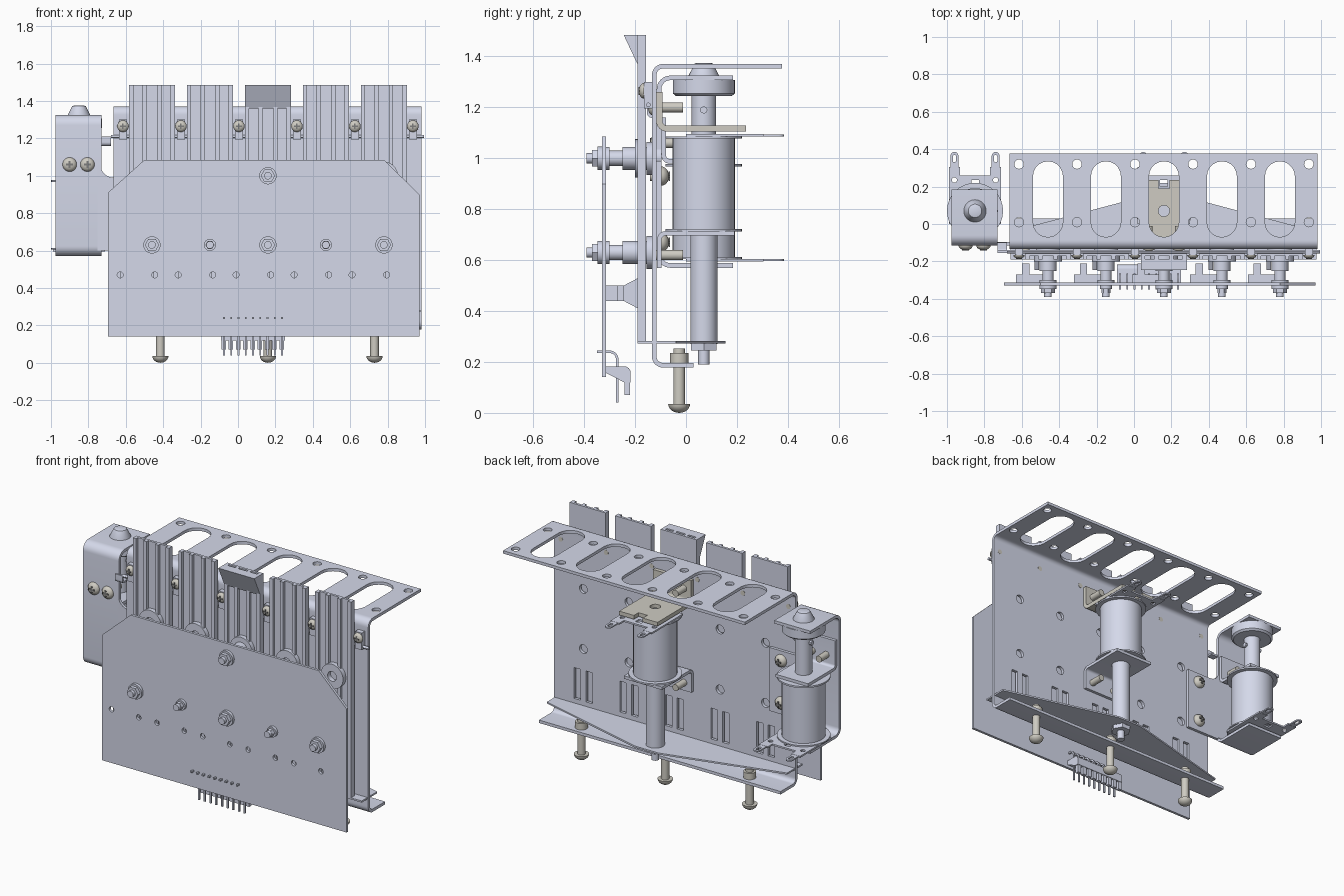
import bpy, bmesh, math
from math import sin, cos, pi
from mathutils import Vector

if "Cube" in bpy.data.objects:
    bpy.data.objects.remove(bpy.data.objects["Cube"])


def material(name, col):
    m = bpy.data.materials.new(name)
    m.diffuse_color = (*col, 1)
    m.use_nodes = True
    m.node_tree.nodes["Principled BSDF"].inputs["Base Color"].default_value = m.diffuse_color
    return m


STEEL = material("steel", (0.66, 0.69, 0.82))
TAN = material("tan_steel", (0.62, 0.60, 0.54))
DARK = material("dark_recess", (0.2, 0.2, 0.2))


def finish(name, bm, mat):
    bmesh.ops.remove_doubles(bm, verts=bm.verts, dist=1e-5)
    bmesh.ops.recalc_face_normals(bm, faces=bm.faces)
    me = bpy.data.meshes.new(name)
    bm.to_mesh(me)
    bm.free()
    me.polygons.foreach_set("use_smooth", [True] * len(me.polygons))
    me.set_sharp_from_angle(angle=math.radians(30))
    me.materials.append(mat)
    ob = bpy.data.objects.new(name, me)
    bpy.context.collection.objects.link(ob)
    return ob


def plate(name, loops, t, plane, pos, mat=STEEL):
    """Flat outline with holes, thickened by t and centred on pos along the plane's normal."""
    cu = bpy.data.curves.new("outline", 'CURVE')
    cu.dimensions, cu.fill_mode, cu.extrude = '2D', 'BOTH', t / 2
    for pts in loops:
        s = cu.splines.new('POLY')
        s.points.add(len(pts) - 1)
        for p, q in zip(s.points, pts):
            p.co = (q[0], q[1], 0, 1)
        s.use_cyclic_u = True
    tmp = bpy.data.objects.new("outline", cu)
    bpy.context.collection.objects.link(tmp)
    bpy.context.view_layer.update()
    me = bpy.data.meshes.new_from_object(tmp.evaluated_get(bpy.context.evaluated_depsgraph_get()))
    bm = bmesh.new()
    bm.from_mesh(me)
    bpy.data.objects.remove(tmp)
    bpy.data.curves.remove(cu)
    bpy.data.meshes.remove(me)
    for v in bm.verts:
        a, b, c = v.co
        v.co = {'xy': (a, b, pos + c), 'xz': (a, pos + c, b), 'yz': (pos + c, a, b)}[plane]
    return finish(name, bm, mat)


def rect(x0, x1, y0, y1):
    return [(x0, y0), (x1, y0), (x1, y1), (x0, y1)]


def circ(x, y, r, n=20):
    return [(x + r * cos(2 * pi * i / n), y + r * sin(2 * pi * i / n)) for i in range(n)]


def slot(x, y0, y1, r, n=10):
    top = [(x + r * cos(pi * i / n), y1 - r + r * sin(pi * i / n)) for i in range(n + 1)]
    return top + [(2 * x - a, y0 + y1 - b) for a, b in top]


def box(name, x0, x1, y0, y1, z0, z1, mat=STEEL):
    return plate(name, [rect(x0, x1, y0, y1)], z1 - z0, 'xy', (z0 + z1) / 2, mat)


def rev(name, loc, axis, pts, mat=STEEL, n=32):
    """Turned part: (radius, height) points spun about y or z."""
    bm = bmesh.new()
    rings = [[bm.verts.new((r * cos(2 * pi * i / n), r * sin(2 * pi * i / n), h)) for i in range(n)]
             for r, h in [(max(r, 1e-6), h) for r, h in pts]]
    for a, b in zip(rings, rings[1:]):
        for i in range(n):
            bm.faces.new((a[i], a[(i + 1) % n], b[(i + 1) % n], b[i]))
    for v in bm.verts:
        x, y, z = v.co
        v.co = Vector(loc) + Vector((x, z, y) if axis == 'y' else (x, y, z))
    return finish(name, bm, mat)


def bent(name, path, t, r, x0, x1, mat=STEEL):
    """Sheet strip following a filleted (y, z) path, running from x0 to x1."""
    p = [Vector(q) for q in path]
    mid = [p[0]]
    for a, b, c in zip(p, p[1:], p[2:]):
        u, w = (a - b).normalized(), (c - b).normalized()
        o = b + (u + w) * r
        mid += [o - w * r * cos(k * pi / 16) - u * r * sin(k * pi / 16) for k in range(9)]
    mid.append(p[-1])
    left, right = [], []
    for i, q in enumerate(mid):
        d = (mid[min(i + 1, len(mid) - 1)] - mid[max(i - 1, 0)]).normalized()
        off = Vector((-d.y, d.x)) * t / 2
        left.append(q + off)
        right.append(q - off)
    return plate(name, [left + right[::-1]], x1 - x0, 'yz', (x0 + x1) / 2, mat)


def screw(name, loc, axis, s, r, h, shaft_r, length, cross=True):
    """Domed screw; the head bulges toward -s and the shaft runs toward +s."""
    dome = [(r * sin(k * pi / 12), -s * h * cos(k * pi / 12)) for k in range(7)]
    rev(name, loc, axis, dome + [(shaft_r, 0), (shaft_r, s * length), (0, s * length)], TAN, 24)
    if cross and axis == 'y':
        x, y, z = loc
        y -= s * h * 0.98
        for a, b in ((r * .5, r * .13), (r * .13, r * .5)):
            box(name + "_recess", x - a, x + a, y - .002, y + .004, z - b, z + b, DARK)


KEYS = [-0.46, -0.15, 0.16, 0.47, 0.78]
GAPS = [-0.615, -0.305, 0.005, 0.315, 0.625, 0.935]
X0, X1 = -0.665, 0.98

# Main bracket: slotted top flange, pierced back wall, short foot flange
plate("bracket_top", [rect(X0, X1, -.085, .378)] + [slot(x, -.07, .335, .08) for x in KEYS]
      + [circ(x, y, .025) for x in GAPS for y in (.01, .32)], .018, 'xy', 1.362)
plate("bracket_wall", [rect(X0, X1, .23, 1.31)]
      + [circ(x, z, .027) for x in KEYS for z in (.63, 1.0)]
      + [rect(x + a - .022, x + a + .022, .31, .5) for x in KEYS for a in (-.04, .04)], .018, 'xz', -.125)
bent("bracket_top_bend", [(-.085, 1.362), (-.125, 1.362), (-.125, 1.31)], .018, .035, X0, X1)
bent("bracket_foot", [(.03, .187), (-.125, .187), (-.125, .23)], .018, .035, X0, X1)

# Tapered sheet above the foot
plate("tapered_sheet", [[(-.66, -.19), (.975, -.19), (.975, -.04), (.24, .155), (.08, .155), (-.66, -.04)]],
      .01, 'xy', .277)

# Front circuit board
plate("circuit_board", [[(-.695, .14), (.97, .14), (.97, .9), (.78, 1.085), (-.5, 1.085), (-.695, .91)]]
      + [circ(x + a, .47, .016) for x in KEYS for a in (-.17, .015)], .016, 'xz', -.322)

# Ribbed keys with sensors and flags
half = [(.1225, -.157), (.1225, -.19), (.1, -.19), (.1, -.172), (.05, -.172), (.05, -.19), (.03, -.19), (.03, -.172)]
for x in KEYS:
    sec = [(x + a, b) for a, b in half] + [(x - a, b) for a, b in half[::-1]]
    plate("key", [sec], 1.205, 'xy', .8825)
    rev("key_boss", (x, 0, 1.0), 'y', [(.03, -.2), (.075, -.2), (.075, -.165), (.03, -.165), (.03, -.2)])
    c = x - .08
    box("sensor_base", c - .09, c + .09, -.315, -.27, .44, .50)
    box("sensor_post", c - .06, c - .02, -.27, -.21, .44, .50)
    plate("key_flag", [[(-.245, .44), (-.245, .5), (-.188, .53), (-.188, .41)]], .025, 'yz', c + .02)
plate("key_wedge", [[(-.245, 1.485), (-.186, 1.485), (-.186, 1.36)]], .245, 'yz', .16)

# Retaining clips, screws and the pivot rod
for x in GAPS:
    box("clip", x - .022, x + .022, -.165, -.134, 1.195, 1.30)
    screw("clip_screw", (x, -.165, 1.265), 'y', 1, .031, .02, .015, .05)
plate("pivot_rod", [circ(-.148, 1.21, .009, 12)], 1.675, 'yz', .1575)
bent("return_wire", [(-.1, 1.165), (-.148, 1.165), (-.148, 1.21)], .012, .015, -.73, -.68)

# Board standoffs
for x, z, r in [(.16, 1.0, .038), (-.46, .63, .038), (.16, .63, .038), (.78, .63, .038),
                (-.15, .63, .024), (.47, .63, .024)]:
    rev("standoff", (x, 0, z), 'y', [
        (0, -.39), (.02, -.39), (.02, -.33), (.045, -.33), (.045, -.30), (.03, -.30), (.03, -.25),
        (.045, -.25), (.045, -.155), (.065, -.155), (.065, -.134), (0, -.134)])
    rev("standoff_nut", (x, 0, z), 'y', [(0, -.37), (r, -.37), (r, -.345), (0, -.345)], n=6)
    rev("standoff_washer", (x, 0, z), 'y',
        [(0, -.347), (r + .008, -.347), (r + .008, -.328), (0, -.328)])

# Pin header under the board
bent("header_body", [(-.315, .17), (-.23, .17), (-.23, .12)], .025, .012, -.09, .25)
for i in range(9):
    x = -.075 + i * .0388
    bent("header_pin", [(-.35, .24), (-.27, .24), (-.27, .04)], .01, .03, x - .005, x + .005)
    box("header_tooth", x - .014, x + .010, -.242, -.22, .07, .13)


# Solenoids: d is the direction in which the plunger leaves the coil
def solenoid(x, z, d, plunger_r, reach):
    y = .07
    rev("solenoid_coil", (x, y, z), 'z', [(r, h * d) for r, h in [
        (0, 0), (.15, 0), (.15, .008), (.123, .008), (.123, .362), (.15, .362), (.15, .372), (0, .372)]])
    rev("solenoid_plunger", (x, y, z), 'z',
        [(0, d * .36), (plunger_r, d * .36), (plunger_r, d * reach), (0, d * reach)])
    plate("solenoid_terminals", [rect(x - .14, x + .14, 0, .26),
          rect(x - .02, x + .02, .25, .255)][:1] + [circ(x + a, .235, .014, 12) for a in (-.11, .11)]
          + [rect(x - .02, x + .02, .2, .235)], .01, 'xy', z - d * .005)
    for a in (-.11, .11):
        box("terminal_arm", x + a - .03, x + a + .03, .255, .305, z - d * .005 - .005, z - d * .005 + .005)
        plate("terminal_lug", [slot(x + a, .28, .385, .021), slot(x + a, .33, .37, .009)],
              .008, 'xy', z - d * .005)


solenoid(.16, 1.085, -1, .053, .815)
solenoid(-.85, .605, 1, .048, .65)

# Centre solenoid mounts and plunger end
bent("centre_mount_leg", [(-.105, 1.26), (-.105, 1.117), (-.06, 1.117)], .024, .03, .03, .29, TAN)
plate("centre_mount", [[(.03, -.06), (.29, -.06), (.29, .235), (.19, .235), (.19, .19), (.13, .19),
      (.13, .235), (.03, .235)], circ(.16, .07, .03)], .024, 'xy', 1.117, TAN)
bent("centre_lower_mount", [(-.105, .57), (-.105, .705), (.19, .705)], .018, .025, .03, .29)
rev("plunger_nut", (.16, .07, 0), 'z', [(0, .245), (.058, .245), (.058, .272), (0, .272)], n=6)
rev("plunger_stud", (.16, .07, 0), 'z', [(0, .19), (.022, .19), (.022, .26), (0, .26)], n=20)
for x in (.08, .24):
    for z in (1.2, .62):
        screw("mount_screw", (x, -.134, z), 'y', 1, .03, .015, .02, .123, False)

# Side solenoid: U frame, inner angle, cushion and tip
bent("side_frame", [(.185, 1.316), (-.106, 1.316), (-.106, .579), (.185, .579)], .018, .045, -.975, -.73)
bent("side_angle", [(-.088, 1.16), (-.088, .988), (.185, .988)], .018, .025, -.96, -.74)
rev("side_cushion", (-.85, .07, 0), 'z', [(0, 1.245), (.11, 1.245), (.122, 1.255), (.122, 1.307), (0, 1.307)])
rev("side_tip", (-.85, .07, 0), 'z', [(.06, 1.31), (.06, 1.325), (.036, 1.372), (.028, 1.375), (0, 1.375)])
plate("plunger_cross_pin", [circ(.07, 1.19, .014, 12)], .12, 'yz', -.85)
for x in (-.9, -.805):
    screw("side_screw", (x, -.115, 1.06), 'y', 1, .038, .025, .02, .11)
arc = [(-.665 - .07 * sin(k * pi / 16), 1.06 - .07 * cos(k * pi / 16)) for k in range(9)]
plate("side_tab", [[(-.75, .6), (-.5, .6), (-.5, .99)] + arc + [(-.75, 1.06)]], .018, 'xz', -.106)
for z in (.67, .93):
    screw("tab_screw", (-.58, -.097, z), 'y', -1, .038, .03, .02, .045)

# Mounting screws in the foot
for x in (-.415, .16, .73):
    screw("foot_screw", (x, -.027, .035), 'z', 1, .043, .035, .023, .217)
    rev("foot_screw_collar", (x, -.027, 0), 'z', [(.02, .196), (.036, .196), (.036, .235), (.02, .235)], TAN)
